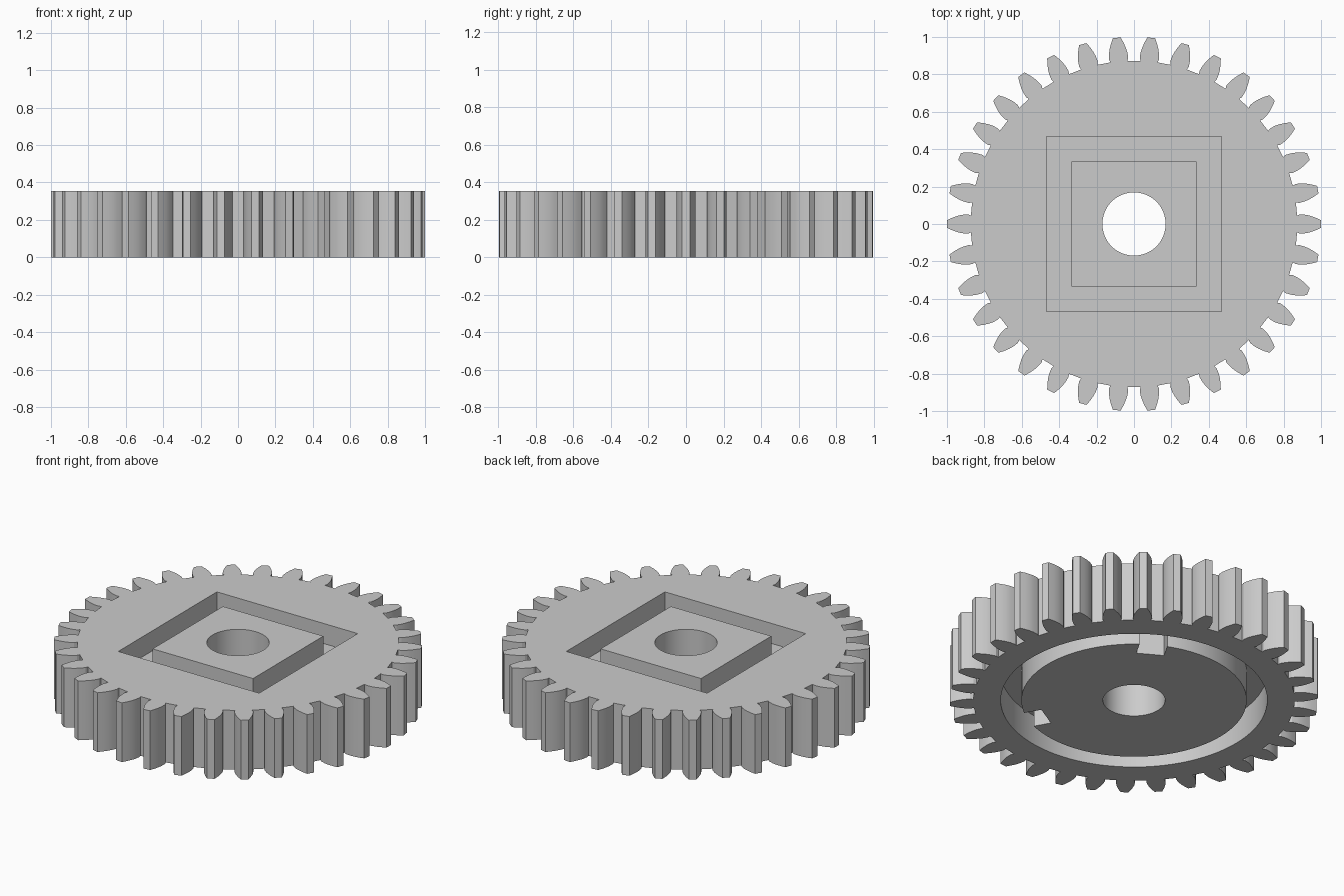
import bpy, bmesh
from math import sin, cos, pi, sqrt, radians
from mathutils import Matrix

cube = bpy.data.objects.get("Cube")
if cube:
    bpy.data.objects.remove(cube, do_unlink=True)

HEIGHT = 0.355
TEETH = 34
POCKET_DEPTH = 0.12
GROOVE_DEPTH = 0.18
MARGIN = 0.05


def polar(r, a):
    return (r * cos(a), r * sin(a))


def polygon(r, sides, phase=0.0):
    return [polar(r, phase + 2 * pi * i / sides) for i in range(sides)]


def make_object(name, bm):
    bmesh.ops.recalc_face_normals(bm, faces=bm.faces)
    mesh = bpy.data.meshes.new(name)
    bm.to_mesh(mesh)
    bm.free()
    obj = bpy.data.objects.new(name, mesh)
    bpy.context.collection.objects.link(obj)
    return obj


def prism(name, outline, z0, z1):
    bm = bmesh.new()
    face = bm.faces.new([bm.verts.new((x, y, z0)) for x, y in outline])
    top = bmesh.ops.extrude_face_region(bm, geom=[face], use_keep_orig=True)["geom"]
    verts = [g for g in top if isinstance(g, bmesh.types.BMVert)]
    bmesh.ops.translate(bm, verts=verts, vec=(0, 0, z1 - z0))
    return make_object(name, bm)


def ring(name, r_in, r_out, sides, z0, z1, phase=0.0):
    bm = bmesh.new()
    loops = [[bm.verts.new((x, y, z)) for x, y in polygon(r, sides, phase)]
             for r, z in ((r_in, z0), (r_out, z0), (r_out, z1), (r_in, z1))]
    for a, b in zip(loops, loops[1:] + loops[:1]):
        for i in range(sides):
            j = (i + 1) % sides
            bm.faces.new((a[i], a[j], b[j], b[i]))
    return make_object(name, bm)


def cut(body, cutter):
    cutter.hide_render = True
    mod = body.modifiers.new("cut", "BOOLEAN")
    mod.operation = "DIFFERENCE"
    mod.solver = "EXACT"
    mod.object = cutter
    bpy.context.view_layer.objects.active = body
    bpy.ops.object.modifier_apply(modifier=mod.name)
    bpy.data.objects.remove(cutter, do_unlink=True)


# Toothed body: (radius, half angle) up one curved flank, mirrored down the other
flank = [(0.873, 0.052), (0.89, 0.058), (0.92, 0.0535), (0.944, 0.0462),
         (0.972, 0.0345), (1.0, 0.0206)]
outline = []
for i in range(TEETH):
    mid = 2 * pi * i / TEETH
    outline += [polar(r, mid - h) for r, h in flank]
    outline += [polar(r, mid + h) for r, h in reversed(flank)]
gear = prism("gear_body", outline, 0, HEIGHT)

# Central shaft hole
cut(gear, prism("shaft_hole_cutter", polygon(0.169, 64), -MARGIN, HEIGHT + MARGIN))

# Square moat in the top, leaving a square boss
cut(gear, ring("pocket_cutter", 0.333 * sqrt(2), 0.467 * sqrt(2), 4,
               HEIGHT - POCKET_DEPTH, HEIGHT + MARGIN, pi / 4))

# Round groove in the underside
cut(gear, ring("groove_cutter", 0.612, 0.724, 96, -MARGIN, GROOVE_DEPTH))

# Three notches in the inner edge of the groove
for angle in (60, 180, 300):
    bm = bmesh.new()
    bmesh.ops.create_cube(bm, size=1)
    bm.transform(Matrix.Rotation(radians(angle), 4, "Z")
                 @ Matrix.Translation((0.588, 0, (GROOVE_DEPTH - MARGIN) / 2))
                 @ Matrix.Diagonal((0.16, 0.153, GROOVE_DEPTH + MARGIN, 1)))
    cut(gear, make_object("notch_cutter", bm))

# Single grey material
grey = bpy.data.materials.new("plain grey")
grey.use_nodes = True
colour = (0.6, 0.6, 0.6, 1)
grey.diffuse_color = colour
grey.node_tree.nodes["Principled BSDF"].inputs["Base Color"].default_value = colour
gear.data.materials.clear()
gear.data.materials.append(grey)
for poly in gear.data.polygons:
    poly.material_index = 0

bpy.ops.object.select_all(action="DESELECT")
gear.select_set(True)
bpy.context.view_layer.objects.active = gear
bpy.ops.object.shade_smooth_by_angle(angle=radians(20))
